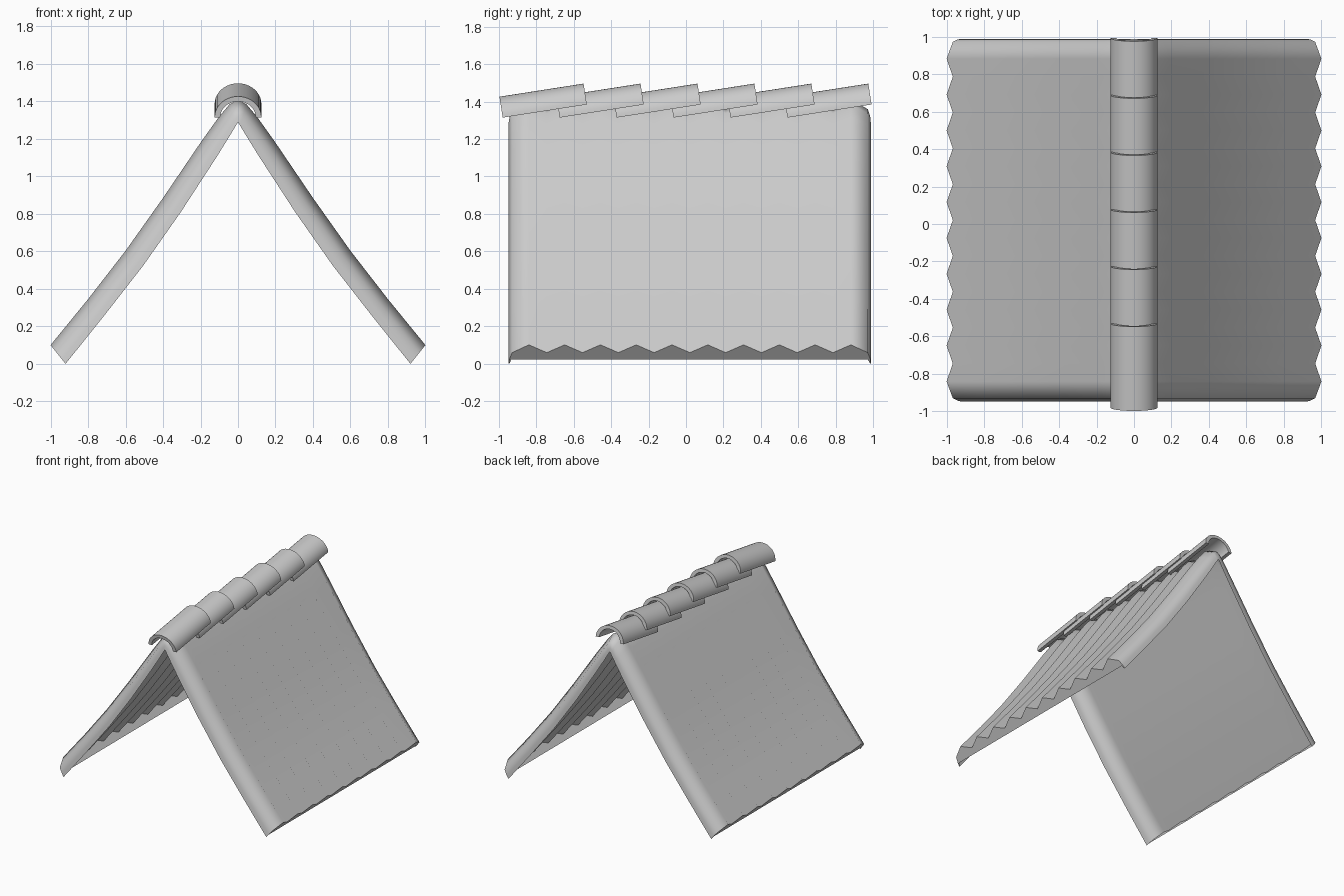
import bpy
import math
from mathutils import Matrix, Vector

if "Cube" in bpy.data.objects:
    bpy.data.objects.remove(bpy.data.objects["Cube"])

DEPTH = 0.12
# Slope profile (x, z), eave to ridge: crest line and underside line
OUTER = [(1, .1), (.8, .345), (.6, .603), (.4, .885), (.2, 1.18), (.1, 1.32), (.045, 1.385), (0, 1.41)]
INNER = [(.92, 0), (.71, .262), (.505, .525), (.305, .81), (.11, 1.11), (.045, 1.215), (.012, 1.27), (0, 1.29)]


def make(name, verts, faces, smooth=True, mirror=False):
    me = bpy.data.meshes.new(name)
    me.from_pydata(verts, [], faces)
    me.update()
    ob = bpy.data.objects.new(name, me)
    bpy.context.collection.objects.link(ob)
    if smooth:
        me.polygons.foreach_set("use_smooth", [True] * len(me.polygons))
    if mirror:
        m = ob.modifiers.new("mirror", 'MIRROR')
        m.use_clip = True
    return ob


def grid_faces(rows, cols):
    return [(r * cols + c, r * cols + c + 1, (r + 1) * cols + c + 1, (r + 1) * cols + c)
            for r in range(rows - 1) for c in range(cols - 1)]


def on_slope(i, y, d):
    a, b = Vector(OUTER[i]), Vector(INNER[i])
    p = a.lerp(b, d / DEPTH)
    return (p.x, y, p.y)


# Section along y (y, depth): rolled verge, ten corrugation crests, rolled verge
pitch = 0.1913
section = [(-.948, DEPTH), (-.943, .09), (-.93, .05)]
for k in range(19):
    section.append((-.84 + k * pitch / 2, 0.0 if k % 2 == 0 else 0.05))
section += [(.972, .05), (.985, .09), (.988, DEPTH)]

# Corrugated sheet, mirrored to both slopes
verts = [on_slope(i, y, d) for i in range(len(OUTER)) for y, d in section]
make("corrugated_roof_slopes", verts,
     [f[::-1] for f in grid_faces(len(OUTER), len(section))], mirror=True)

# Closing strip under the zigzag eave
rows = [[on_slope(0, y, d) for y, d in section],
        [on_slope(0, y, min(DEPTH, d + .03)) for y, d in section],
        [on_slope(0, y, max(d, .095)) for y, d in section]]
make("eave_strips", sum(rows, []), grid_faces(3, len(section)), smooth=False, mirror=True)

# Overlapping half-round ridge tiles, each tilted up toward the back
R, T, L, N = 0.125, 0.03, 0.455, 20
tilt = math.atan2(0.07, 0.45)
for t in range(6):
    verts = []
    for y in (0, L):
        for r in (R, R - T):
            for k in range(N + 1):
                a = math.pi * k / N
                verts.append((r * math.cos(a), y, r * math.sin(a) * 0.113 / R))
    n = N + 1
    fo, fi, bo, bi = 0, n, 2 * n, 3 * n
    faces = []
    for k in range(N):
        faces += [(fo + k, bo + k, bo + k + 1, fo + k + 1)[::-1],
                  (fi + k, bi + k, bi + k + 1, fi + k + 1),
                  (fo + k, fo + k + 1, fi + k + 1, fi + k)[::-1],
                  (bo + k, bo + k + 1, bi + k + 1, bi + k)]
    for k in (0, N):
        f = (fo + k, fi + k, bi + k, bo + k)
        faces.append(f if k else f[::-1])
    ob = make(f"ridge_tile_{t + 1}", verts, faces)
    ob.data.transform(Matrix.Translation((0, -.98 + .3045 * t, 1.315)) @ Matrix.Rotation(tilt, 4, 'X'))
    bpy.ops.object.select_all(action='DESELECT')
    ob.select_set(True)
    bpy.context.view_layer.objects.active = ob
    bpy.ops.object.shade_smooth_by_angle(angle=math.radians(35))
